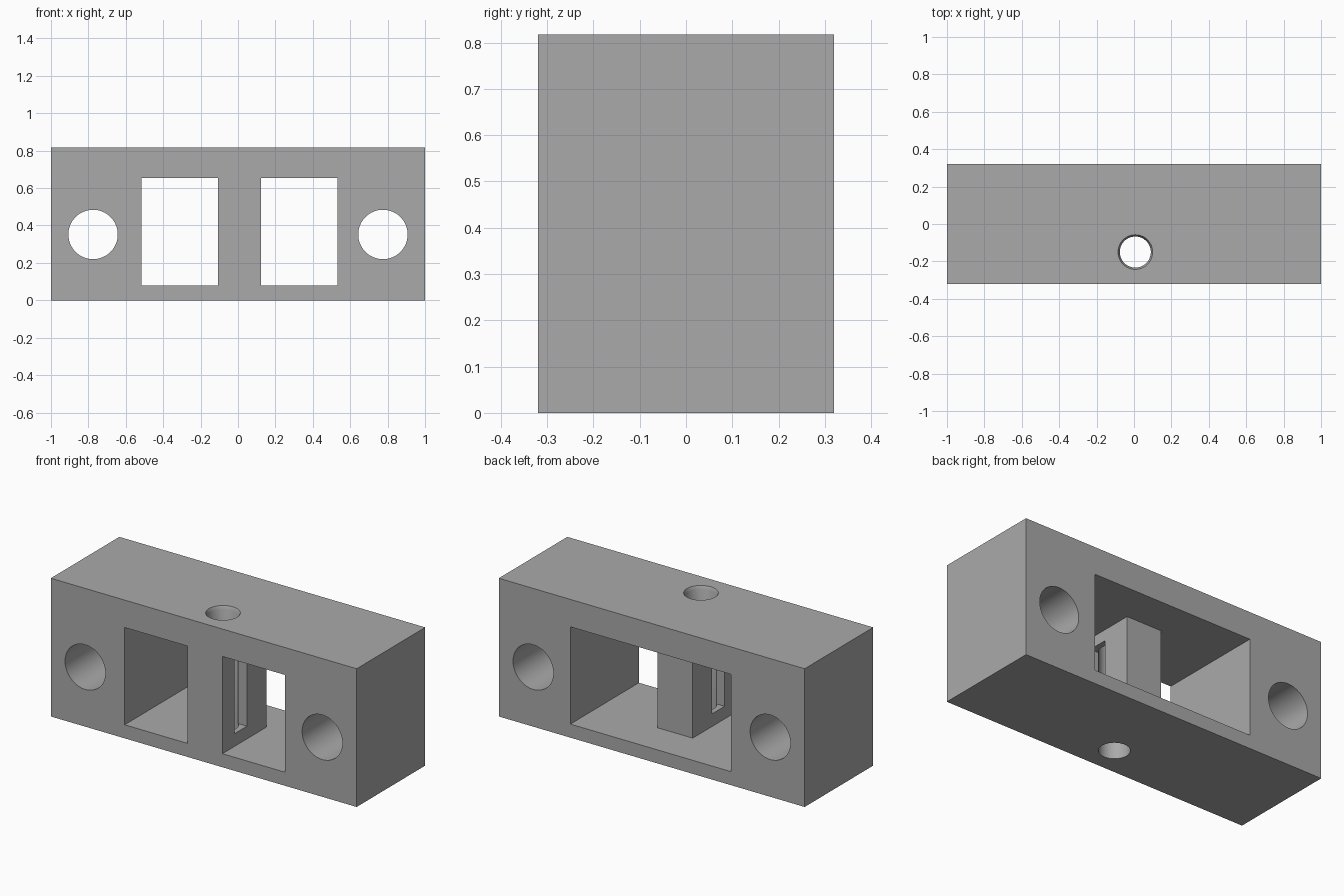
import bpy
import math

if "Cube" in bpy.data.objects:
    bpy.data.objects.remove(bpy.data.objects["Cube"], do_unlink=True)

DEPTH, HEIGHT = 0.32, 0.817      # half depth, full height
LEFT, RIGHT = -0.517, 0.532      # cavity limits in x
POST_L, POST_R = -0.107, 0.122   # post limits in x
LOW, HIGH = 0.08, 0.655          # cavity limits in z
PIN = (0.007, -0.15)             # vertical bore axis


def box(name, x, y, z):
    """Box from (min, max) pairs."""
    bpy.ops.mesh.primitive_cube_add(
        size=1, location=[sum(p) / 2 for p in (x, y, z)])
    ob = bpy.context.object
    ob.name = name
    ob.scale = [p[1] - p[0] for p in (x, y, z)]
    bpy.ops.object.transform_apply(location=True, rotation=True, scale=True)
    return ob


def cone(name, r1, r2, depth, location, rotation=(0, 0, 0)):
    bpy.ops.mesh.primitive_cone_add(
        vertices=64, radius1=r1, radius2=r2, depth=depth,
        location=location, rotation=rotation)
    ob = bpy.context.object
    ob.name = name
    bpy.ops.object.transform_apply(location=True, rotation=True, scale=True)
    return ob


def cut(target, cutter):
    """Subtract the cutter and remove it."""
    mod = target.modifiers.new("cut", 'BOOLEAN')
    mod.operation, mod.solver, mod.object = 'DIFFERENCE', 'EXACT', cutter
    bpy.context.view_layer.objects.active = target
    bpy.ops.object.modifier_apply(modifier=mod.name)
    bpy.data.objects.remove(cutter, do_unlink=True)


grey = bpy.data.materials.new("plain grey")
grey.use_nodes = True
colour = (0.4, 0.4, 0.4, 1)
grey.diffuse_color = colour
grey.node_tree.nodes["Principled BSDF"].inputs["Base Color"].default_value = colour

# Solid block
block = box("mounting_block", (-1, 1), (-DEPTH, DEPTH), (0, HEIGHT))

# Two front windows joined by an open cavity behind the post
cut(block, box("left_window", (POST_R, RIGHT), (-0.5, 0.5), (LOW, HIGH)))
cut(block, box("right_window", (LEFT, POST_L), (-0.5, 0.5), (LOW, HIGH)))
cut(block, box("rear_cavity", (LEFT, RIGHT), (0.09, 0.5), (LOW, HIGH)))

# Slot across the post
cut(block, box("post_slot", (POST_L - 0.1, POST_R + 0.1), (-0.207, -0.09), (0.155, 0.59)))

# Vertical bore with a slightly flared mouth on top
cut(block, cone("pin_bore", 0.083, 0.083, 2, (*PIN, HEIGHT / 2)))
cut(block, cone("bore_mouth", 0.083, 0.093, 0.02, (*PIN, HEIGHT - 0.0095)))

# Bolt holes through both ends
for side in (-1, 1):
    cut(block, cone("bolt_hole", 0.132, 0.132, 2, (side * 0.775, 0, 0.352),
                    (math.pi / 2, 0, 0)))

block.data.materials.clear()
block.data.materials.append(grey)
for face in block.data.polygons:
    face.material_index = 0
bpy.ops.object.select_all(action='DESELECT')
block.select_set(True)
bpy.context.view_layer.objects.active = block
bpy.ops.object.shade_smooth_by_angle(angle=math.radians(30))
